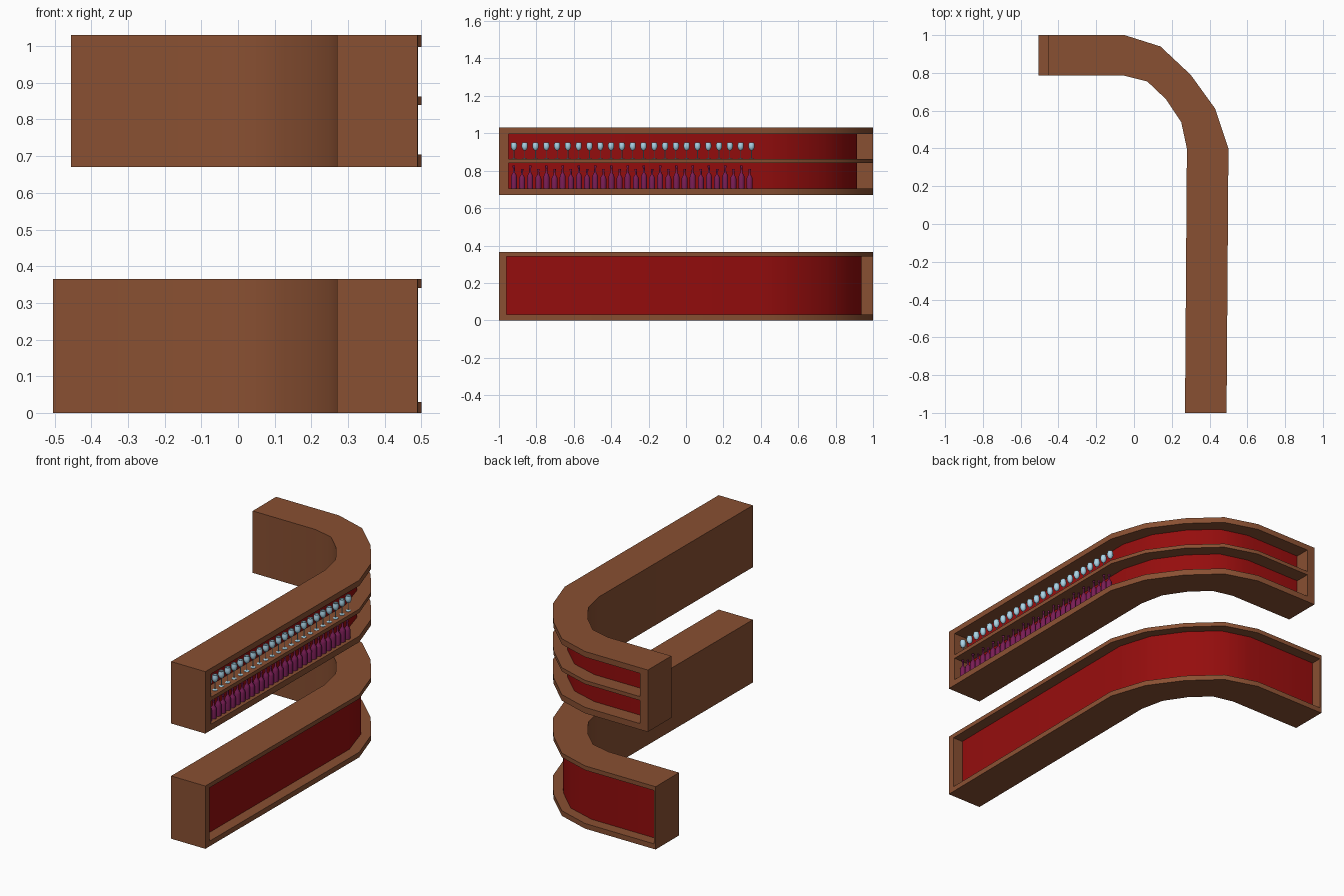
import bpy, bmesh, math
from mathutils import Vector

if "Cube" in bpy.data.objects:
    bpy.data.objects.remove(bpy.data.objects["Cube"])


def material(name, rgb):
    m = bpy.data.materials.new(name)
    m.diffuse_color = (*rgb, 1)
    m.use_nodes = True
    m.node_tree.nodes["Principled BSDF"].inputs["Base Color"].default_value = m.diffuse_color
    return m


WOOD = material("wood", (0.25, 0.08, 0.032))
RED = material("red_panel", (0.30, 0.004, 0.004))
WINE = material("bottle_glass", (0.19, 0.012, 0.09))
CLEAR = material("clear_glass", (0.40, 0.66, 0.80))

# Plan of the counter: matching outer and inner edge points
OUTER = [(.49, -1), (.50, .40), (.43, .61), (.30, .79), (.14, .94), (-.05, 1.0)]
INNER = [(.27, -1), (.28, .40), (.25, .54), (.17, .66), (.07, .755), (-.05, .785)]
WIDTH = 0.215


def stations(end_x):
    pairs = [(Vector(o), Vector(i)) for o, i in zip(OUTER, INNER)]
    return pairs + [(Vector((end_x, 1.0)), Vector((end_x, .785)))]


def part_way(a, b, dist):
    f = dist / (b[0] - a[0]).length
    return a[0].lerp(b[0], f), a[1].lerp(b[1], f)


def finish(name, bm, mat):
    bmesh.ops.recalc_face_normals(bm, faces=bm.faces)
    me = bpy.data.meshes.new(name)
    bm.to_mesh(me)
    bm.free()
    me.materials.append(mat)
    ob = bpy.data.objects.new(name, me)
    bpy.context.collection.objects.link(ob)
    bpy.context.view_layer.objects.active = ob
    ob.select_set(True)
    bpy.ops.object.shade_smooth_by_angle(angle=math.radians(40))
    ob.select_set(False)
    return ob


def sweep(name, path, profile, mat):
    """Sweep a closed (depth, z) profile along the plan."""
    bm = bmesh.new()
    rings = []
    for o, i in path:
        rings.append([bm.verts.new((*o.lerp(i, d / WIDTH), z)) for d, z in profile])
    n = len(profile)
    for a, b in zip(rings, rings[1:]):
        for k in range(n):
            bm.faces.new((a[k], a[(k + 1) % n], b[(k + 1) % n], b[k]))
    bm.faces.new(rings[0])
    bm.faces.new(rings[-1])
    return finish(name, bm, mat)


def box(d0, d1, z0, z1):
    return [(d0, z0), (d1, z0), (d1, z1), (d0, z1)]


def counter(name, end_x, z0, z1, depth, bays, start_wall, end_wall):
    path = stations(end_x)
    # Body with one recess per bay on the outer side
    profile = [(0, z0), (WIDTH, z0), (WIDTH, z1), (0, z1)]
    for lo, hi in reversed(bays):
        profile += [(0, hi), (depth, hi), (depth, lo), (0, lo)]
    sweep(name + "_body", path, profile, WOOD)
    inner_start = part_way(path[0], path[1], start_wall)
    inner_end = part_way(path[-1], path[-2], end_wall)
    for k, (lo, hi) in enumerate(bays):
        # End walls closing the recess, and its red back
        sweep(f"{name}_start_wall_{k}", [path[0], inner_start], box(0, depth, lo, hi), WOOD)
        sweep(f"{name}_end_wall_{k}", [inner_end, path[-1]], box(0, depth, lo, hi), WOOD)
        sweep(f"{name}_red_back_{k}", [inner_start] + path[1:-1] + [inner_end],
              box(depth - .003, depth + .003, lo, hi), RED)


def lathe(name, profile, mat, sides=10):
    bm = bmesh.new()
    vs = [bm.verts.new((r, 0, z)) for r, z in profile]
    es = [bm.edges.new(p) for p in zip(vs, vs[1:])]
    bmesh.ops.spin(bm, geom=vs + es, axis=(0, 0, 1), cent=(0, 0, 0),
                   angle=math.tau, steps=sides)
    bmesh.ops.remove_doubles(bm, verts=bm.verts, dist=1e-5)
    return finish(name, bm, mat)


def row(source, count, y0, y1, z, depth, scale_of=lambda k: 1):
    """Repeat an object along the straight arm."""
    for k in range(count):
        ob = source if k == 0 else source.copy()
        if k:
            bpy.context.collection.objects.link(ob)
        y = y0 + (y1 - y0) * k / (count - 1)
        ob.location = (.49 + .01 * (y + 1) / 1.4 - depth, y, z)
        ob.scale.z = scale_of(k)


# Lower counter and upper display shelf
counter("lower_counter", -.505, 0, .365, .065, [(.03, .34)], .04, .01)
counter("upper_shelf", -.455, .67, 1.03, .09, [(.705, .84), (.862, .997)], .05, .05)

# Bottles on the bottom shelf, alternating tall and short
bottle = lathe("bottle", [(0, 0), (.017, 0), (.017, .06), (.014, .072), (.006, .085),
                          (.005, .112), (.007, .113), (.007, .122), (0, .122)], WINE)
row(bottle, 30, -.92, .34, .705, .035, lambda k: 1 if k % 2 == 0 else .86)

# Stemmed glasses on the top shelf
glass = lathe("wine_glass", [(0, 0), (.014, 0), (.014, .002), (.002, .005), (.002, .045),
                             (.012, .051), (.017, .064), (.017, .076), (.014, .09),
                             (.012, .09), (.015, .075), (.010, .056), (0, .052)], CLEAR)
row(glass, 23, -.92, .35, .862, .035)
